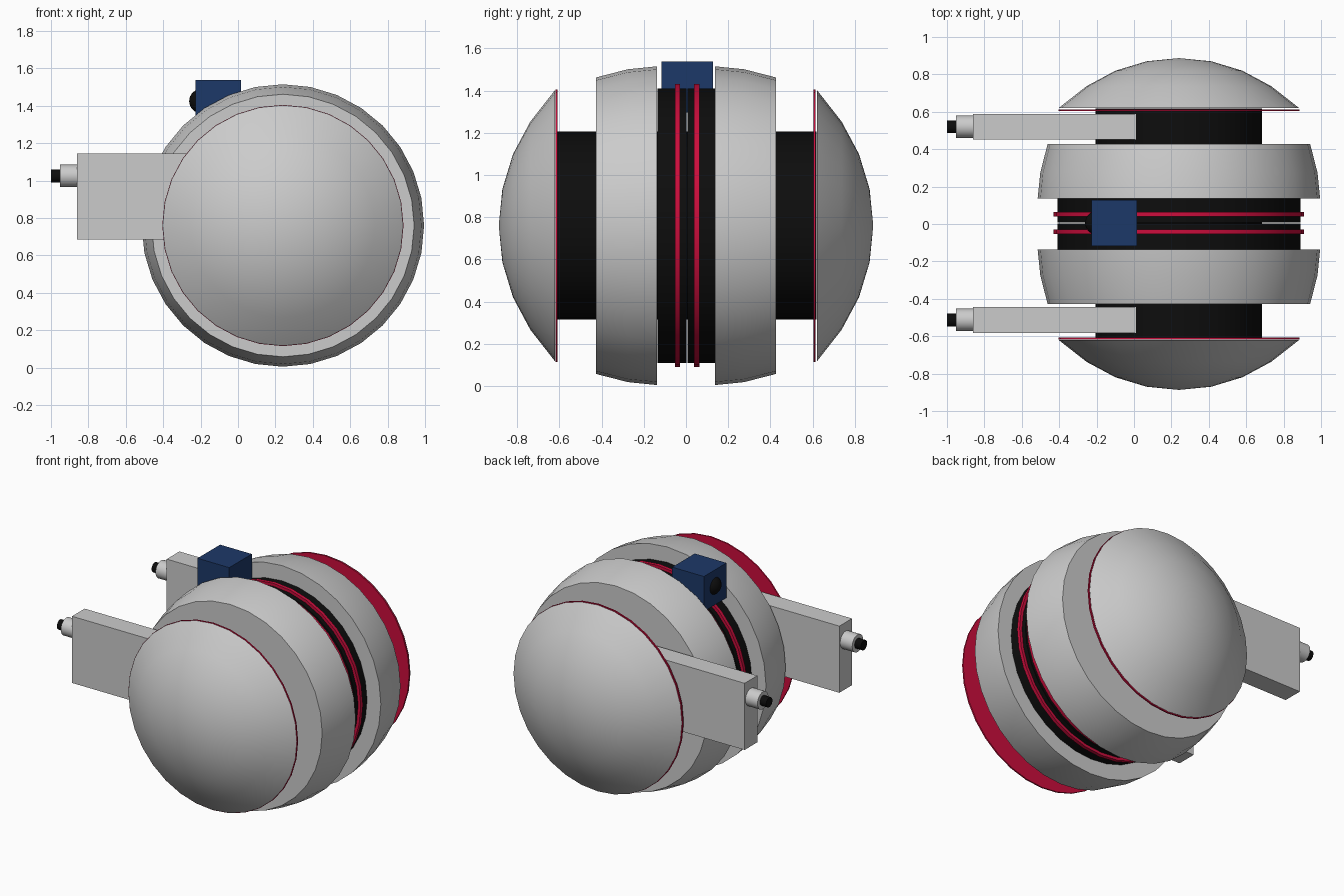
import bpy, bmesh
from math import sin, cos, pi, radians
from mathutils import Vector

if "Cube" in bpy.data.objects:
    bpy.data.objects.remove(bpy.data.objects["Cube"])

CX, CZ = 0.24, 0.76   # wheel axis, running along y


def material(name, rgb):
    m = bpy.data.materials.new(name)
    m.diffuse_color = (*rgb, 1)
    m.use_nodes = True
    m.node_tree.nodes["Principled BSDF"].inputs["Base Color"].default_value = m.diffuse_color
    return m


BLACK = material("black", (0.004, 0.004, 0.004))
RED = material("red", (0.6, 0.004, 0.045))
BLUE = material("blue", (0.012, 0.04, 0.14))


def finish(name, bm, mat=None, smooth=True):
    bmesh.ops.recalc_face_normals(bm, faces=bm.faces)
    me = bpy.data.meshes.new(name)
    bm.to_mesh(me)
    bm.free()
    ob = bpy.data.objects.new(name, me)
    bpy.context.collection.objects.link(ob)
    if mat:
        me.materials.append(mat)
    if smooth:
        bpy.ops.object.select_all(action='DESELECT')
        ob.select_set(True)
        bpy.context.view_layer.objects.active = ob
        bpy.ops.object.shade_smooth_by_angle(angle=radians(30))
    return ob


def lathe(name, profile, mat=None, origin=(CX, 0, CZ), axis='y', n=32):
    """Closed solid turned from (position along axis, radius) points."""
    bm = bmesh.new()
    rings = []
    for p, r in profile:
        ring = []
        for i in range(1 if r == 0 else n):
            a = 2 * pi * i / n
            u, v = r * cos(a), r * sin(a)
            co = Vector((u, p, v)) if axis == 'y' else Vector((p, u, v))
            ring.append(bm.verts.new(co + Vector(origin)))
        rings.append(ring)
    for a, b in zip(rings, rings[1:]):
        for i in range(n):
            j = (i + 1) % n
            if len(b) == 1:
                bm.faces.new((a[i], a[j], b[0]))
            else:
                bm.faces.new((a[i], a[j], b[j], b[i]))
    for ring in (rings[0], rings[-1]):
        if len(ring) > 1:
            bm.faces.new(ring)
    return finish(name, bm, mat)


def cylinder(name, a, b, r, mat=None, **kw):
    return lathe(name, [(a, r), (b, r)], mat, **kw)


def box(name, lo, hi, mat=None):
    bm = bmesh.new()
    bmesh.ops.create_cube(bm, size=1)
    for v in bm.verts:
        v.co = [l + (h - l) * (c + 0.5) for l, h, c in zip(lo, hi, v.co)]
    return finish(name, bm, mat, smooth=False)


# Central drum halves and axle
cylinder("drum_left", 0.007, 0.137, 0.65, BLACK)
cylinder("drum_right", -0.135, 0.003, 0.65, BLACK)
cylinder("axle", -0.61, 0.617, 0.445, BLACK)

# Red tread bands round the drum
for y in (-0.041, 0.051):
    cylinder("tread_band", y - 0.012, y + 0.012, 0.67, RED)

R = 0.887  # dome radius
for s, side in ((1, "left"), (-1, "right")):
    # Curved wheel ring
    lathe("wheel_ring_" + side,
          [(s * y, r) for y, r in ((0.137, 0.755), (0.275, 0.741), (0.427, 0.702))])
    # Outer dome and its red backing disc
    dome = [(s * 0.62, 0.643)]
    dome += [(s * R * cos(k * pi / 16), R * sin(k * pi / 16)) for k in (3, 2, 1)]
    lathe("dome_" + side, dome + [(s * R, 0)])
    d = 0.608 if s > 0 else -0.613
    cylinder("dome_disc_" + side, d - 0.005, d + 0.005, 0.645, RED)

# Side arms with nozzles
for y, side in ((0.52, "left"), (-0.513, "right")):
    box("arm_" + side, (-0.86, y - 0.069, 0.685), (0.012, y + 0.069, 1.145))
    at = (0, y, 1.025)
    cylinder("nozzle_" + side, -0.952, -0.85, 0.06, origin=at, axis='x')
    cylinder("nozzle_tip_" + side, -1.0, -0.945, 0.034, BLACK, origin=at, axis='x')

# Camera housing and lens
box("camera_housing", (-0.227, -0.117, 1.295), (0.015, 0.129, 1.537), BLUE)
lens = [(-0.065 * cos(k * pi / 16), 0.065 * sin(k * pi / 16)) for k in range(16, -1, -1)]
lathe("lens", [(p, r) for p, r in lens[1:-1]] + [(-0.065, 0)], BLACK,
      origin=(-0.196, 0.006, 1.425), axis='x')
